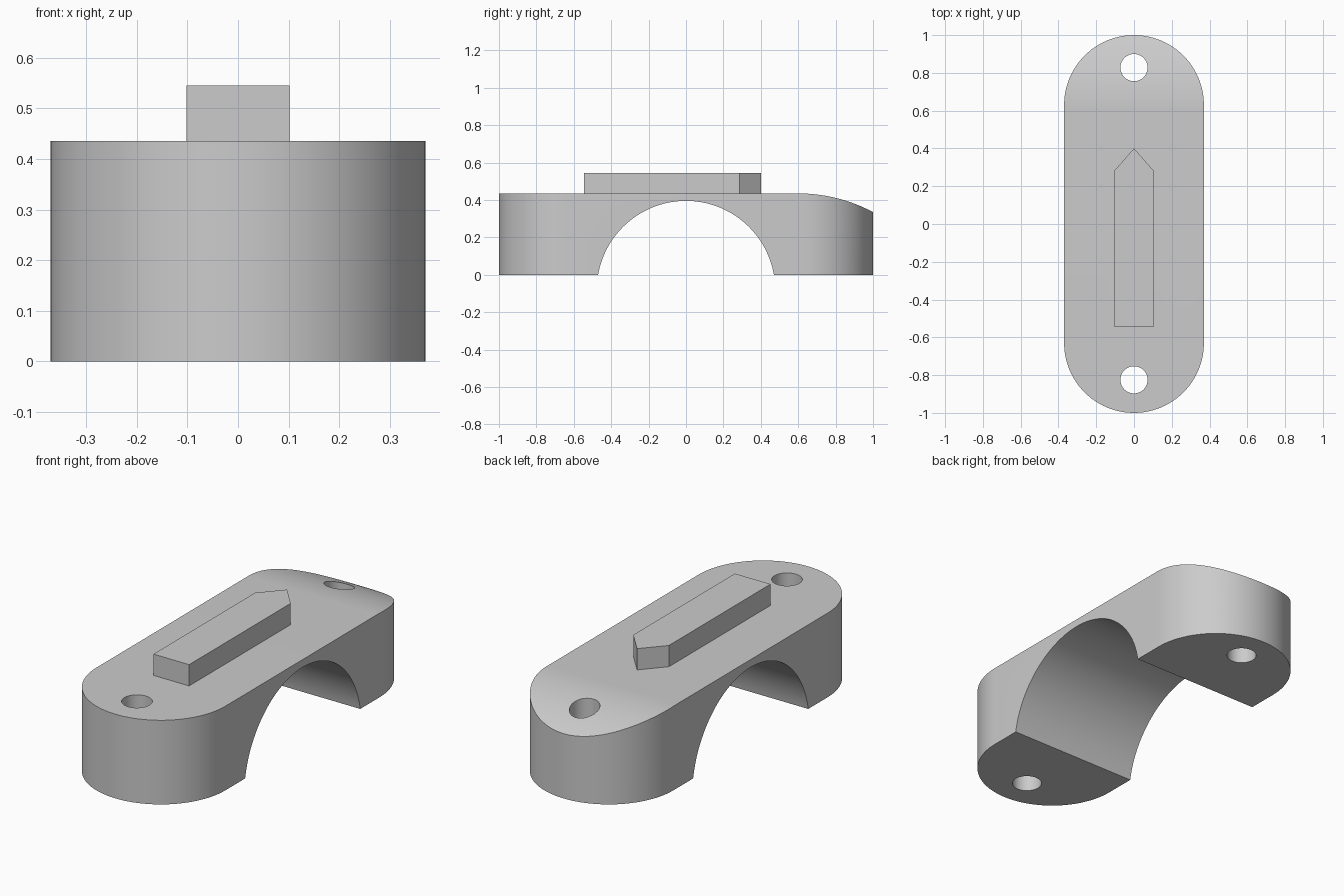
import bpy
import bmesh
from math import sin, cos, pi, asin, sqrt
from mathutils import Vector

old = bpy.data.objects.get("Cube")
if old:
    bpy.data.objects.remove(old, do_unlink=True)

grey = bpy.data.materials.new("plain grey")
grey.use_nodes = True
colour = (0.6, 0.6, 0.6, 1)
grey.diffuse_color = colour
grey.node_tree.nodes["Principled BSDF"].inputs["Base Color"].default_value = colour


def arc(cx, cy, r, start, end, n):
    return [(cx + r * cos(start + (end - start) * i / n),
             cy + r * sin(start + (end - start) * i / n)) for i in range(n + 1)]


def prism(name, points, offset):
    """Extrude a closed outline of 3D points along an offset."""
    bm = bmesh.new()
    face = bm.faces.new([bm.verts.new(p) for p in points])
    new = bmesh.ops.extrude_face_region(bm, geom=[face])["geom"]
    verts = [v for v in new if isinstance(v, bmesh.types.BMVert)]
    bmesh.ops.translate(bm, verts=verts, vec=Vector(offset))
    bmesh.ops.recalc_face_normals(bm, faces=bm.faces)
    mesh = bpy.data.meshes.new(name)
    bm.to_mesh(mesh)
    bm.free()
    mesh.materials.append(grey)
    obj = bpy.data.objects.new(name, mesh)
    bpy.context.collection.objects.link(obj)
    return obj


def upright(name, outline, z, height):
    return prism(name, [(x, y, z) for x, y in outline], (0, 0, height))


def activate(obj):
    bpy.ops.object.select_all(action='DESELECT')
    obj.select_set(True)
    bpy.context.view_layer.objects.active = obj


def cut(obj, tool, operation):
    activate(obj)
    mod = obj.modifiers.new("cut", 'BOOLEAN')
    mod.operation = operation
    mod.solver = 'EXACT'
    mod.object = tool
    bpy.ops.object.modifier_apply(modifier=mod.name)
    bpy.data.objects.remove(tool, do_unlink=True)


# Side profile: arched underside, flat top easing down at the back
top, half_span, rise = 0.435, 0.47, 0.395
radius = (half_span ** 2 + rise ** 2) / (2 * rise)
low = rise - radius
angle = asin(-low / radius)
underside = arc(0, low, radius, pi - angle, angle, 64)
slope_r = 0.85
slope = arc(0.6, top - slope_r, slope_r, pi / 2 - asin(0.5 / slope_r), pi / 2, 24)
profile = [(-1.1, 0)] + underside + [(1.1, 0)] + slope + [(-1.1, top)]
body = prism("saddle_body", [(-0.5, y, z) for y, z in profile], (1, 0, 0))

# Rounded ends
end_r = 0.37
outline = (arc(0, 1 - end_r, end_r, 0, pi, 48)
           + arc(0, end_r - 1, end_r, pi, 2 * pi, 48))
cut(body, upright("end_cutter", outline, -0.1, 0.8), 'INTERSECT')

# Screw holes
for y in (-0.825, 0.828):
    hole = arc(0, y, 0.072, 0, 2 * pi, 40)[:-1]
    cut(body, upright("hole_cutter", hole, -0.1, 0.8), 'DIFFERENCE')

activate(body)
bpy.ops.object.shade_smooth_by_angle(angle=0.5)

# Raised pointer on the top
pointer = [(-0.102, -0.545), (0.102, -0.545), (0.102, 0.285), (0, 0.4), (-0.102, 0.285)]
upright("raised_pointer", pointer, top - 0.01, 0.12)
